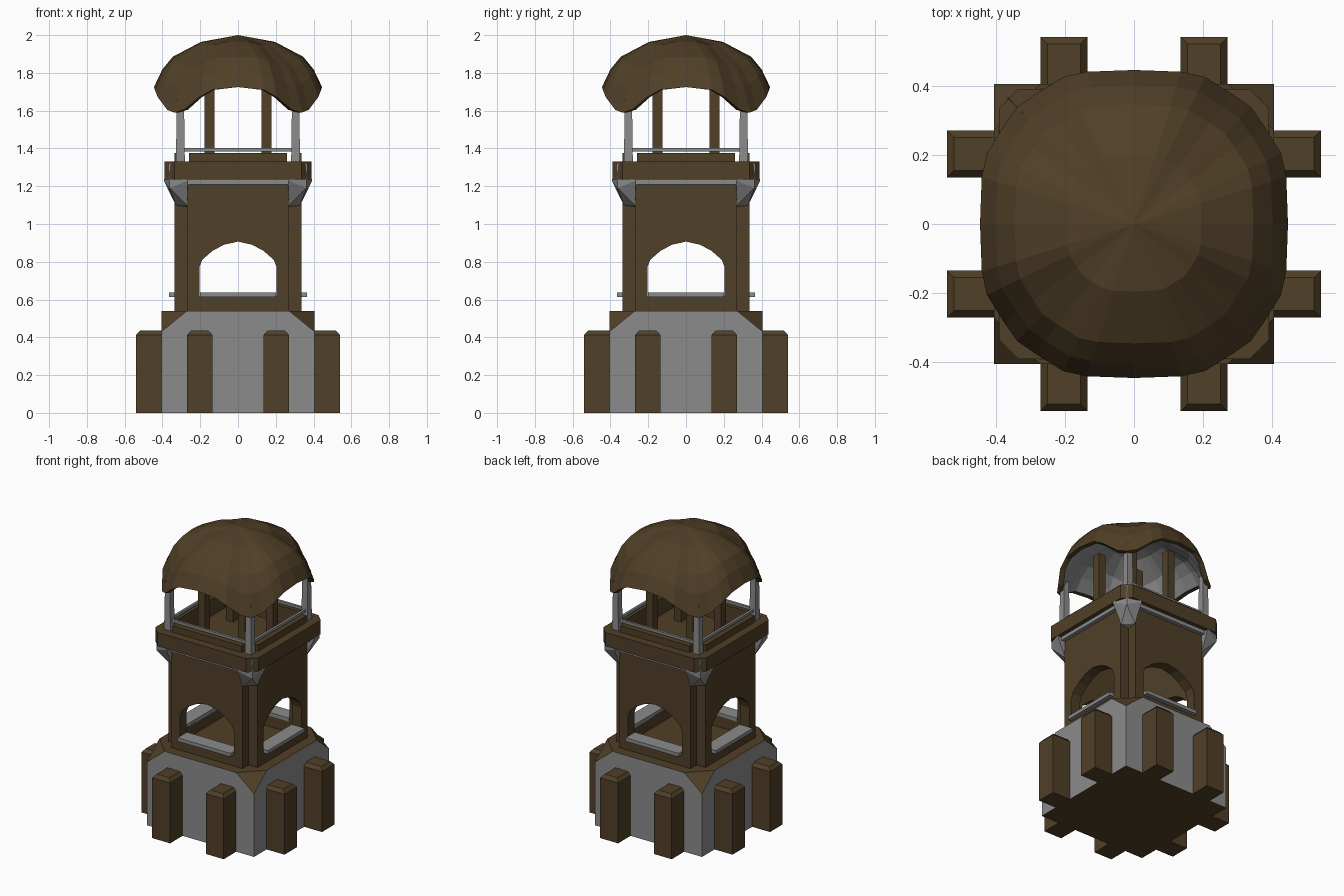
import bpy, bmesh, math
from mathutils import Matrix, Vector

if "Cube" in bpy.data.objects:
    bpy.data.objects.remove(bpy.data.objects["Cube"])


def material(name, col):
    m = bpy.data.materials.new(name)
    m.diffuse_color = (*col, 1)
    m.use_nodes = True
    m.node_tree.nodes["Principled BSDF"].inputs["Base Color"].default_value = m.diffuse_color
    return m


BROWN = material("dark brown", (0.08, 0.05, 0.02))
GREY = material("stone grey", (0.26, 0.26, 0.26))


def finish(bm, name, mats, rule=None):
    bmesh.ops.recalc_face_normals(bm, faces=bm.faces)
    bm.normal_update()
    if rule:
        for f in bm.faces:
            f.material_index = rule(f)
    me = bpy.data.meshes.new(name)
    bm.to_mesh(me)
    bm.free()
    for m in mats:
        me.materials.append(m)
    ob = bpy.data.objects.new(name, me)
    bpy.context.collection.objects.link(ob)
    return ob


def box(bm, x0, x1, y0, y1, z0, z1):
    mat = Matrix.Translation(((x0 + x1) / 2, (y0 + y1) / 2, (z0 + z1) / 2)) @ \
        Matrix.Diagonal((x1 - x0, y1 - y0, z1 - z0, 1))
    return bmesh.ops.create_cube(bm, size=1, matrix=mat)["verts"]


def hull(bm, pts):
    vs = [bm.verts.new(p) for p in pts]
    bmesh.ops.convex_hull(bm, input=vs)


def prism(bm, pts, y0, y1):
    """Extrude an x-z outline along y."""
    a = bm.faces.new([bm.verts.new((x, y0, z)) for x, z in pts])
    r = bmesh.ops.extrude_face_region(bm, geom=[a])
    vs = [v for v in r["geom"] if isinstance(v, bmesh.types.BMVert)]
    bmesh.ops.translate(bm, verts=vs, vec=(0, y1 - y0, 0))


def four(name, build, mat):
    """Build a part on the front side and repeat it on all four sides."""
    for side, k in (("front", 0), ("right", 1), ("back", 2), ("left", 3)):
        bm = bmesh.new()
        build(bm)
        bm.transform(Matrix.Rotation(k * math.pi / 2, 4, 'Z'))
        finish(bm, f"{side}_{name}", [mat])


# Base block: grey sides, brown top, bottom and corner cuts
B, C = 0.405, 0.27
bm = bmesh.new()
pts = []
for sx in (-1, 1):
    for sy in (-1, 1):
        pts += [(sx * B, sy * B, 0), (sx * B, sy * B, 0.43),
                (sx * C, sy * B, 0.54), (sx * B, sy * C, 0.54)]
hull(bm, pts)
finish(bm, "base", [GREY, BROWN], lambda f: 0 if abs(f.normal.z) < 0.1 else 1)


# Buttresses with bevelled tops
def buttresses(bm):
    for x in (-0.2025, 0.2025):
        h, b = 0.0675, 0.02
        hull(bm, [(x + sx * h, y, z) for sx in (-1, 1) for y in (-0.54, -0.40) for z in (0, 0.412)]
             + [(x + sx * (h - b), y, 0.435) for sx in (-1, 1) for y in (-0.52, -0.40)])


four("buttresses", buttresses, BROWN)


# Tower walls with an arched opening
ARCH = [(0.205, 0.62), (0.205, 0.77), (0.19, 0.81), (0.135, 0.858), (0.075, 0.89), (0, 0.907)]


def wall(bm):
    arch = ARCH + [(-x, z) for x, z in ARCH[-2::-1]]
    prism(bm, [(-0.27, 0.62), (-0.27, 1.25), (0.27, 1.25), (0.27, 0.62)] + arch, -0.335, -0.265)
    box(bm, -0.27, 0.27, -0.335, -0.265, 0.53, 0.62)


four("wall", wall, BROWN)
four("window_sill", lambda bm: box(bm, -0.2, 0.2, -0.365, -0.265, 0.613, 0.637), GREY)
four("cornice_strip", lambda bm: box(bm, -0.27, 0.27, -0.362, -0.30, 1.21, 1.24), GREY)


# Platform rim with cut corners, and its floor
def rim_side(bm):
    hull(bm, [(sx * x, y, z) for sx in (-1, 1) for z in (1.235, 1.33)
              for x, y in ((0.335, -0.39), (0.3625, -0.3625), (0.29, -0.29))])


four("platform_rim", rim_side, BROWN)
bm = bmesh.new()
box(bm, -0.3, 0.3, -0.3, 0.3, 1.22, 1.26)
finish(bm, "platform_floor", [BROWN])
four("parapet", lambda bm: box(bm, -0.26, 0.26, -0.335, -0.285, 1.25, 1.375), BROWN)
four("rail", lambda bm: box(bm, -0.295, 0.295, -0.312, -0.296, 1.384, 1.402), GREY)


# Faceted corner brackets
def bracket(bm):
    hull(bm, [(0.265, -0.393, 1.23), (0.393, -0.265, 1.23), (0.365, -0.365, 1.325),
              (0.362, -0.362, 1.19), (0.265, -0.265, 1.23), (0.268, -0.268, 1.09),
              (0.27, -0.33, 1.10), (0.33, -0.27, 1.10)])


four("corner_bracket", bracket, GREY)


# Grey corner posts and brown inner posts
def corner_post(bm):
    hull(bm, [(0.305 + sx * w, -0.305 + sy * w, z) for sx in (-1, 1) for sy in (-1, 1)
              for z, w in ((1.30, 0.024), (1.66, 0.019))])


four("corner_post", corner_post, GREY)
four("inner_post", lambda bm: box(bm, 0.125, 0.178, -0.178, -0.125, 1.25, 1.84), BROWN)

# Dome: square-round plan with rim dropping at the corners; grey inside
OCT = [(0.445, 0, 1.725), (0.44, 0.137, 1.71), (0.425, 0.205, 1.672),
       (0.375, 0.285, 1.605), (0.338, 0.338, 1.59)]
quarter = OCT + [(y, x, z) for x, y, z in OCT[-2:0:-1]]
rim = []
for k in range(4):
    rot = Matrix.Rotation(k * math.pi / 2, 3, 'Z')
    rim += [rot @ Vector(p) for p in quarter]
PROFILE = [(1, 1), (0.9, 0.66), (0.775, 0.415), (0.438, 0.13)]
bm = bmesh.new()


def shell(scale, top):
    rings = []
    for t, g in PROFILE:
        rings.append([bm.verts.new((p.x * t * scale, p.y * t * scale, top - (top - p.z) * g))
                      for p in rim])
    n = len(rim)
    faces = []
    for a, b in zip(rings, rings[1:]):
        faces += [bm.faces.new((a[i], a[(i + 1) % n], b[(i + 1) % n], b[i])) for i in range(n)]
    apex = bm.verts.new((0, 0, top))
    faces += [bm.faces.new((rings[-1][i], rings[-1][(i + 1) % n], apex)) for i in range(n)]
    return rings[0], faces


outer, _ = shell(1, 2.0)
inner, inside = shell(0.93, 1.96)
n = len(rim)
for i in range(n):
    bm.faces.new((outer[i], inner[i], inner[(i + 1) % n], outer[(i + 1) % n]))
inside = set(inside)
finish(bm, "dome_roof", [BROWN, GREY], lambda f: 1 if f in inside else 0)
